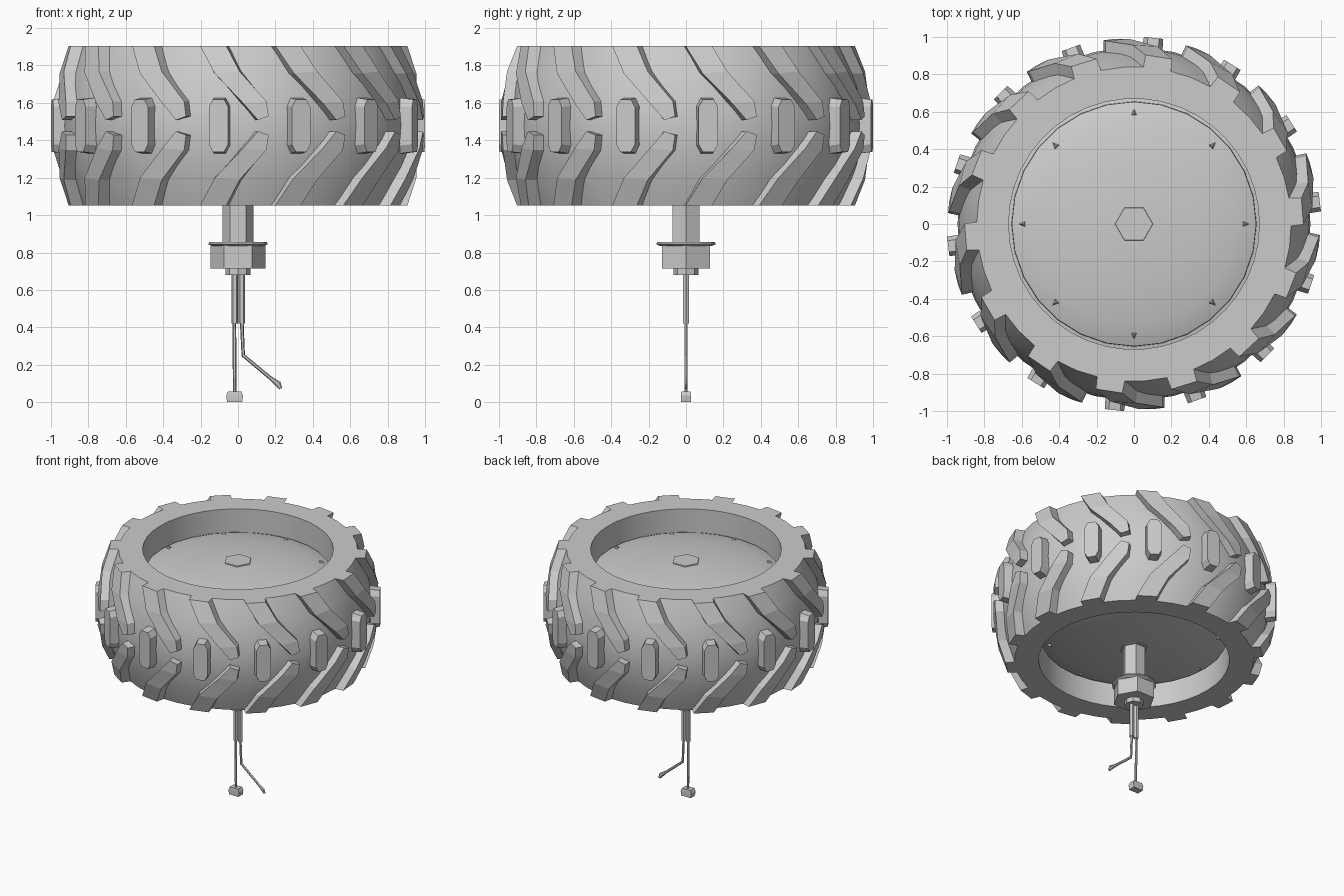
import bpy, bmesh, math
from mathutils import Vector

if "Cube" in bpy.data.objects:
    bpy.data.objects.remove(bpy.data.objects["Cube"])

ZC, HALF = 1.478, 0.427      # tyre mid height and half width
COUNT = 14                   # tread repeats
STEP = 360 / COUNT


def polar(r, deg, z):
    # angle measured from the front (-y), counter-clockwise from above
    a = math.radians(deg)
    return Vector((r * math.sin(a), -r * math.cos(a), z))


def finish(name, bm, smooth=None):
    bmesh.ops.recalc_face_normals(bm, faces=bm.faces)
    me = bpy.data.meshes.new(name)
    bm.to_mesh(me)
    bm.free()
    if smooth:
        me.shade_smooth()
        me.set_sharp_from_angle(angle=math.radians(smooth))
    ob = bpy.data.objects.new(name, me)
    bpy.context.collection.objects.link(ob)
    return ob


def loft(bm, rings, closed=False):
    # skin equal rings of points; cap the ends unless closed
    vs = [[bm.verts.new(p) for p in ring] for ring in rings]
    n = len(vs[0])
    for i in range(len(vs) if closed else len(vs) - 1):
        a, b = vs[i], vs[(i + 1) % len(vs)]
        for j in range(n):
            bm.faces.new((a[j], a[(j + 1) % n], b[(j + 1) % n], b[j]))
    if not closed:
        bm.faces.new(vs[0])
        bm.faces.new(vs[-1])


def lathe(name, profile, sides, smooth=None, closed=False, turn=90):
    bm = bmesh.new()
    loft(bm, [[polar(r, turn + 360 * k / sides, z) for k in range(sides)]
              for r, z in profile], closed)
    return finish(name, bm, smooth)


# tyre carcass
half = [(0.943, 0.0), (0.935, 0.12), (0.898, 0.28), (0.84, HALF), (0.67, HALF)]
profile = [(r, ZC + z) for r, z in half] + [(r, ZC - z) for r, z in half[:0:-1]]
lathe("tyre_carcass", profile, 42, 30, closed=True)

# slanted tread lugs: leading and trailing height, radius, leading and trailing angle
stations = [(0.05, 0.03, 0.995, 9.5, 6.2), (0.13, 0.12, 0.99, 8.8, 1.6),
            (0.29, 0.28, 0.957, 0.5, -7.5), (HALF, HALF, 0.905, -4, -13)]
bm = bmesh.new()
for k in range(COUNT):
    for s in (1, -1):
        rings = []
        for dz_lead, dz_trail, r, lead, trail in stations:
            za, zb, o = ZC + s * dz_lead, ZC + s * dz_trail, k * STEP
            rings.append([polar(r, o + lead, za), polar(r, o + trail, zb),
                          polar(r - 0.1, o + trail - 1, zb), polar(r - 0.1, o + lead + 1, za)])
        loft(bm, rings)
finish("tread_lugs", bm)

# upright centre blocks with cut corners
bm = bmesh.new()
outline = [(-0.03, -0.14), (0.03, -0.14), (0.052, -0.1), (0.052, 0.1),
           (0.03, 0.14), (-0.03, 0.14), (-0.052, 0.1), (-0.052, -0.1)]
for k in range(COUNT):
    a = -6 + k * STEP
    out, side = polar(1, a, 0), polar(1, a + 90, 0)
    loft(bm, [[out * r + side * u * g + Vector((0, 0, ZC + v * g)) for u, v in outline]
              for r, g in ((0.88, 1.1), (1.0, 1.0))])
finish("tread_centre_blocks", bm)

# wheel disc, domed on both sides, with a rim step closing against the tyre
dome = [(0.1, 0.335), (0.35, 0.318), (0.54, 0.29), (0.62, 0.268), (0.653, 0.255),
        (0.655, 0.21), (0.68, 0.205)]
lathe("wheel_disc", [(r, ZC + z) for r, z in dome] +
      [(r, ZC - z) for r, z in dome[::-1]], 28, 30)

# hub caps and small three-sided studs around the disc
for s, label in ((1, "outer"), (-1, "inner")):
    lathe("hub_cap_" + label, [(0.105, ZC + s * 0.32), (0.1, ZC + s * 0.342)], 6)
    bm = bmesh.new()
    for k in range(8):
        c = polar(0.59, k * 45, ZC + s * 0.265)
        base = [c + polar(0.028, k * 45 + j * 120, 0) for j in range(3)]
        tip = [c + (p - c) * 0.3 + Vector((0, 0, s * 0.025)) for p in base]
        loft(bm, [base, tip])
    finish("disc_studs_" + label, bm)

# axle, flange, nut and collar
lathe("axle", [(0.083, 0.84), (0.083, 1.16)], 6)
lathe("flange", [(0.14, 0.835), (0.158, 0.845), (0.155, 0.855), (0.08, 0.857)], 12)
lathe("hex_nut", [(0.148, 0.715), (0.148, 0.84)], 6)
lathe("collar", [(0.066, 0.68), (0.066, 0.72)], 8)


def strand(name, path, sides=6):
    # tube in the xz plane: x, z, half width, half depth per point
    bm = bmesh.new()
    rings = []
    for i, (x, z, w, d) in enumerate(path):
        a, b = path[max(i - 1, 0)], path[min(i + 1, len(path) - 1)]
        t = Vector((b[0] - a[0], 0, b[1] - a[1])).normalized()
        side = Vector((-t.z, 0, t.x))
        rings.append([Vector((x, 0, z)) + side * w * math.cos(q) + Vector((0, d * math.sin(q), 0))
                      for q in [2 * math.pi * j / sides for j in range(sides)]])
    loft(bm, rings)
    finish(name, bm)


# two sleeves with wires
for x, label in ((-0.018, "left"), (0.02, "right")):
    strand("sleeve_" + label, [(x, 0.42, 0.018, 0.018), (x, 0.69, 0.018, 0.018)])
strand("straight_wire", [(-0.02, 0.43, 0.01, 0.009), (-0.017, 0.04, 0.01, 0.009)])
strand("bent_wire", [(0.02, 0.43, 0.01, 0.009), (0.028, 0.25, 0.01, 0.009),
                     (0.17, 0.132, 0.01, 0.009), (0.215, 0.097, 0.017, 0.008),
                     (0.228, 0.072, 0.009, 0.006)])

# plug on the straight wire
bm = bmesh.new()
loft(bm, [[Vector((-0.018 + w * x, d * y, z)) for x, y in ((-1, -1), (1, -1), (1, 1), (-1, 1))]
          for z, w, d in ((0, 0.04, 0.027), (0.035, 0.045, 0.027), (0.058, 0.035, 0.025))])
finish("wire_plug", bm)
